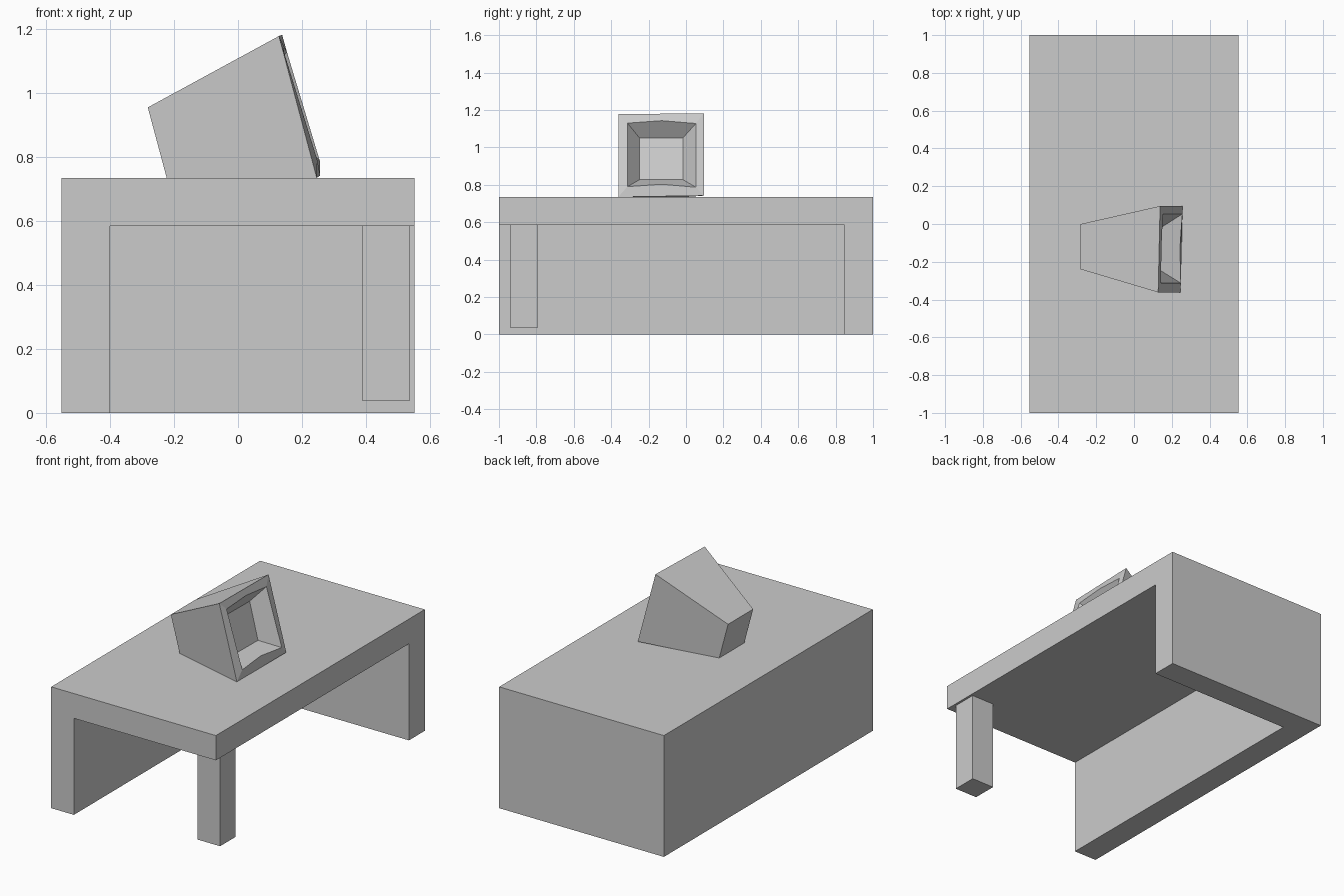
import bpy, bmesh

if "Cube" in bpy.data.objects:
    bpy.data.objects.remove(bpy.data.objects["Cube"])


def box(bm, lo, hi):
    geo = bmesh.ops.create_cube(bm, size=1)
    for v in geo["verts"]:
        v.co = [(l + h) / 2 + c * (h - l) for l, h, c in zip(lo, hi, v.co)]


def finish(name, bm):
    bmesh.ops.recalc_face_normals(bm, faces=bm.faces)
    mesh = bpy.data.meshes.new(name)
    bm.to_mesh(mesh)
    bm.free()
    ob = bpy.data.objects.new(name, mesh)
    bpy.context.collection.objects.link(ob)
    return ob


def prism(name, outline, z0, z1):
    bm = bmesh.new()
    face = bm.faces.new([bm.verts.new((x, y, z0)) for x, y in outline])
    ext = bmesh.ops.extrude_face_region(bm, geom=[face])
    for g in ext["geom"]:
        if isinstance(g, bmesh.types.BMVert):
            g.co.z = z1
    return finish(name, bm)


# Desk: top slab, L-shaped skirt (long back panel and end panel), one leg
X, Y, H, UNDER, T = 0.552, 1.0, 0.735, 0.585, 0.152
prism("desk_top", [(-X, -Y), (X, -Y), (X, Y), (-X, Y)], UNDER, H)
prism("desk_panels", [(-X, -Y), (-X + T, -Y), (-X + T, Y - T),
                      (X, Y - T), (X, Y), (-X, Y)], 0, UNDER)
bm = bmesh.new()
box(bm, (0.387, -0.94, 0.038), (0.538, -0.79, UNDER))
finish("desk_leg", bm)

# Monitor: rings of corners, each bottom-near, bottom-far, top-far, top-near
back = [(-0.223, -0.24, 0.735), (-0.223, 0, 0.735),
        (-0.282, 0, 0.955), (-0.282, -0.24, 0.955)]
rim = [(0.246, -0.362, 0.735), (0.257, 0.095, 0.742),
       (0.138, 0.095, 1.182), (0.128, -0.362, 1.178)]
lip = [(0.248, -0.313, 0.79), (0.256, 0.053, 0.787),
       (0.153, 0.053, 1.128), (0.143, -0.313, 1.13)]
screen = [(0.143, -0.248, 0.828), (0.146, -0.017, 0.828),
          (0.09, -0.017, 1.05), (0.087, -0.248, 1.05)]
# slight bow in the middle of the lower and upper lip edges
bow = {0: (0.243, -0.13, 0.803), 2: (0.145, -0.13, 1.143)}

bm = bmesh.new()
rings = [[bm.verts.new(p) for p in ring] for ring in (back, rim, lip, screen)]
mids = {i: bm.verts.new(p) for i, p in bow.items()}
b, r, l, s = rings
bm.faces.new(b)
bm.faces.new(s)
for i in range(4):
    j = (i + 1) % 4
    mid = [mids[i]] if i in mids else []
    bm.faces.new([b[i], b[j], r[j], r[i]])
    bm.faces.new([r[i], r[j], l[j]] + mid + [l[i]])
    bm.faces.new([l[i]] + mid + [l[j], s[j], s[i]])
finish("monitor", bm)
